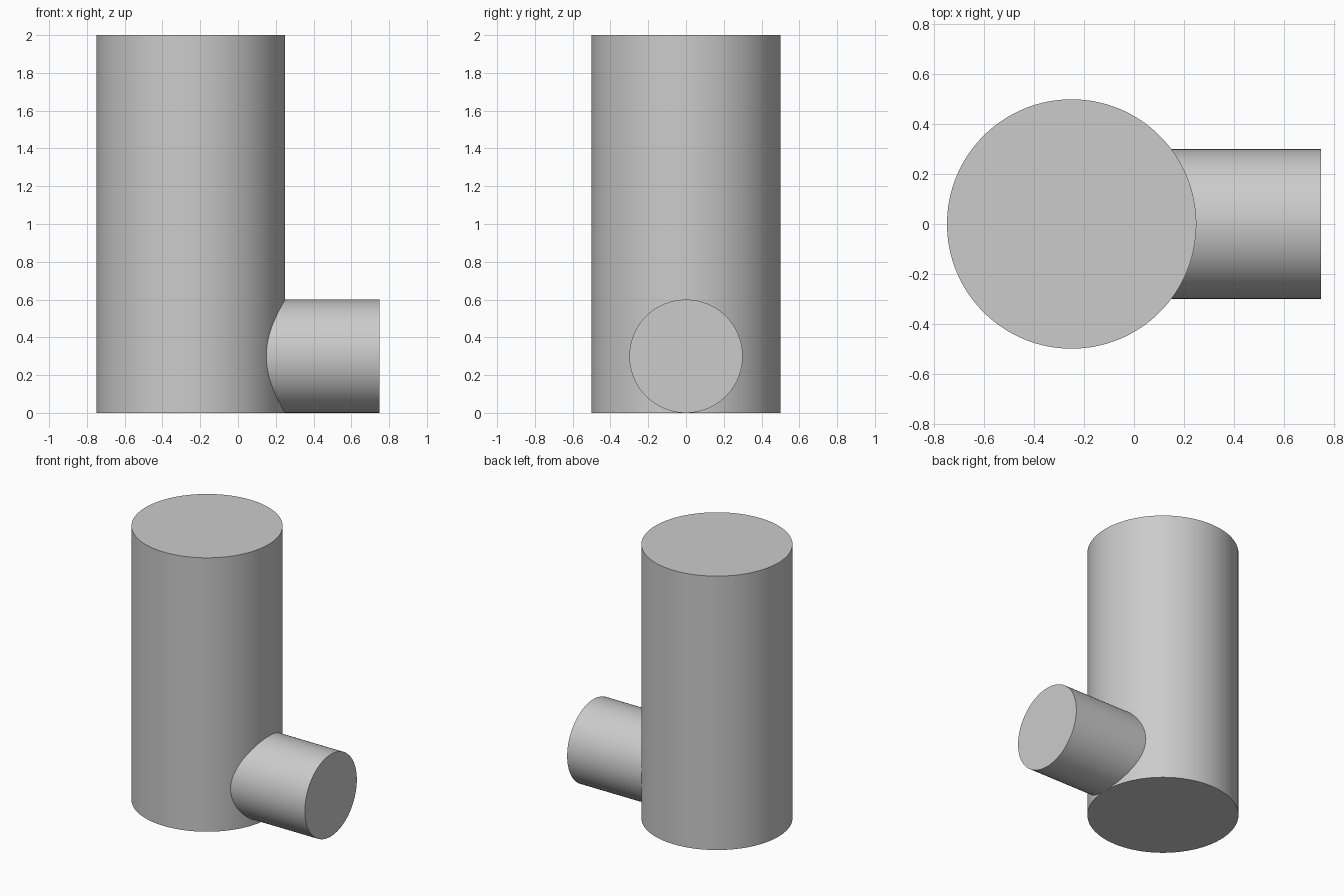
import bpy
import math

cube = bpy.data.objects.get("Cube")
if cube:
    bpy.data.objects.remove(cube, do_unlink=True)

# One plain grey for the whole model
grey = bpy.data.materials.new("plain grey")
grey.use_nodes = True
colour = (0.6, 0.6, 0.6, 1)
grey.diffuse_color = colour
grey.node_tree.nodes["Principled BSDF"].inputs["Base Color"].default_value = colour


def cylinder(name, radius, length, centre, rotation=(0, 0, 0)):
    bpy.ops.mesh.primitive_cylinder_add(
        vertices=128, radius=radius, depth=length, location=centre, rotation=rotation)
    obj = bpy.context.object
    obj.name = name
    obj.data.materials.append(grey)
    bpy.ops.object.shade_smooth_by_angle(angle=math.radians(30))
    return obj


# Upright main cylinder
cylinder("main_cylinder", 0.5, 2, (-0.25, 0, 1))

# Side pipe, starting just inside the main cylinder's wall
inner, outer = 0.1, 0.75
cylinder("side_pipe", 0.3, outer - inner, ((inner + outer) / 2, 0, 0.3),
         (0, math.pi / 2, 0))
